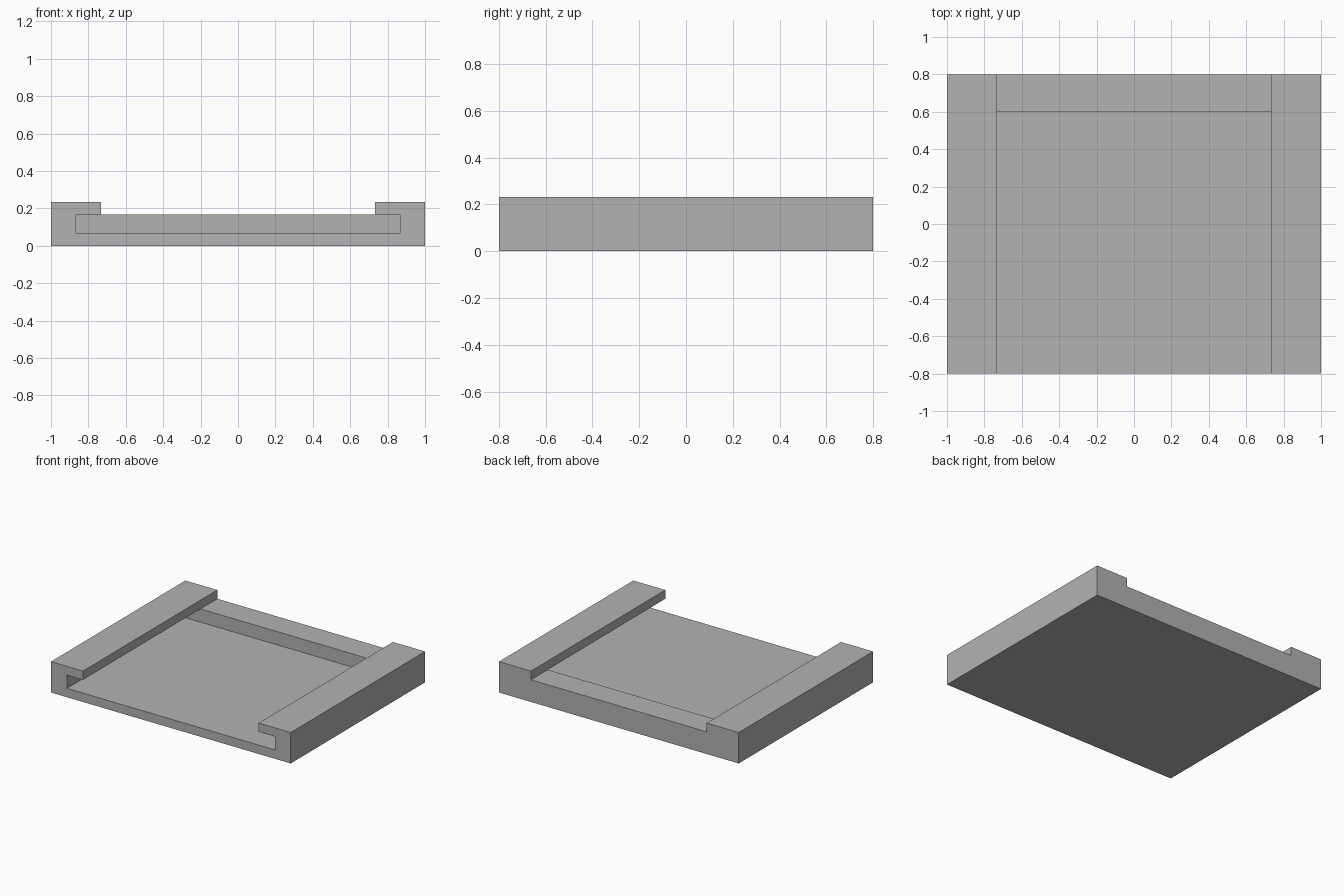
import bpy
import bmesh
import math

cube = bpy.data.objects.get("Cube")
if cube:
    bpy.data.objects.remove(cube, do_unlink=True)

# Single flat colour
GREY = (0.448, 0.448, 0.448, 1.0)
mat = bpy.data.materials.new("plain grey")
mat.use_nodes = True
mat.diffuse_color = GREY
mat.node_tree.nodes["Principled BSDF"].inputs["Base Color"].default_value = GREY

# Key dimensions
HALF_W, LIP_X, SLOT_X = 1.0, 0.733, 0.867
FLOOR_Z, DECK_Z, TOP_Z = 0.067, 0.167, 0.233
FRONT, STOP, BACK = -0.8, 0.6, 0.8

# Right half of the channel section, from the base up over the lip into the slot
half = [(HALF_W, 0), (HALF_W, TOP_Z), (LIP_X, TOP_Z),
        (LIP_X, DECK_Z), (SLOT_X, DECK_Z), (SLOT_X, FLOOR_Z)]
section = half + [(-x, z) for x, z in reversed(half)]
slot = range(3, 9)                                   # outline of the slot's closed end
solid = [i for i in range(12) if i not in (4, 5, 6, 7)]  # section behind the slot

bm = bmesh.new()


def ring(y, indices):
    return {i: bm.verts.new((section[i][0], y, section[i][1])) for i in indices}


def strip(a, b, indices):
    """Walls joining two matching rings."""
    order = list(indices)
    for i, j in zip(order, order[1:] + order[:1]):
        bm.faces.new((a[i], a[j], b[j], b[i]))


# Grooved length, end stop, and the solid strip behind it
front = ring(FRONT, range(12))
middle = ring(STOP, range(12))
back = ring(BACK, solid)
strip(front, middle, range(12))
strip(middle, back, solid)
bm.faces.new([front[i] for i in range(12)])
bm.faces.new([middle[i] for i in slot])
bm.faces.new([back[i] for i in solid])

# Merge coplanar walls and face everything outwards
bmesh.ops.recalc_face_normals(bm, faces=bm.faces[:])
bmesh.ops.dissolve_limit(bm, angle_limit=math.radians(1),
                         verts=bm.verts[:], edges=bm.edges[:])

mesh = bpy.data.meshes.new("slotted_tray")
bm.to_mesh(mesh)
bm.free()
mesh.materials.append(mat)
tray = bpy.data.objects.new("slotted_tray", mesh)
bpy.context.collection.objects.link(tray)
